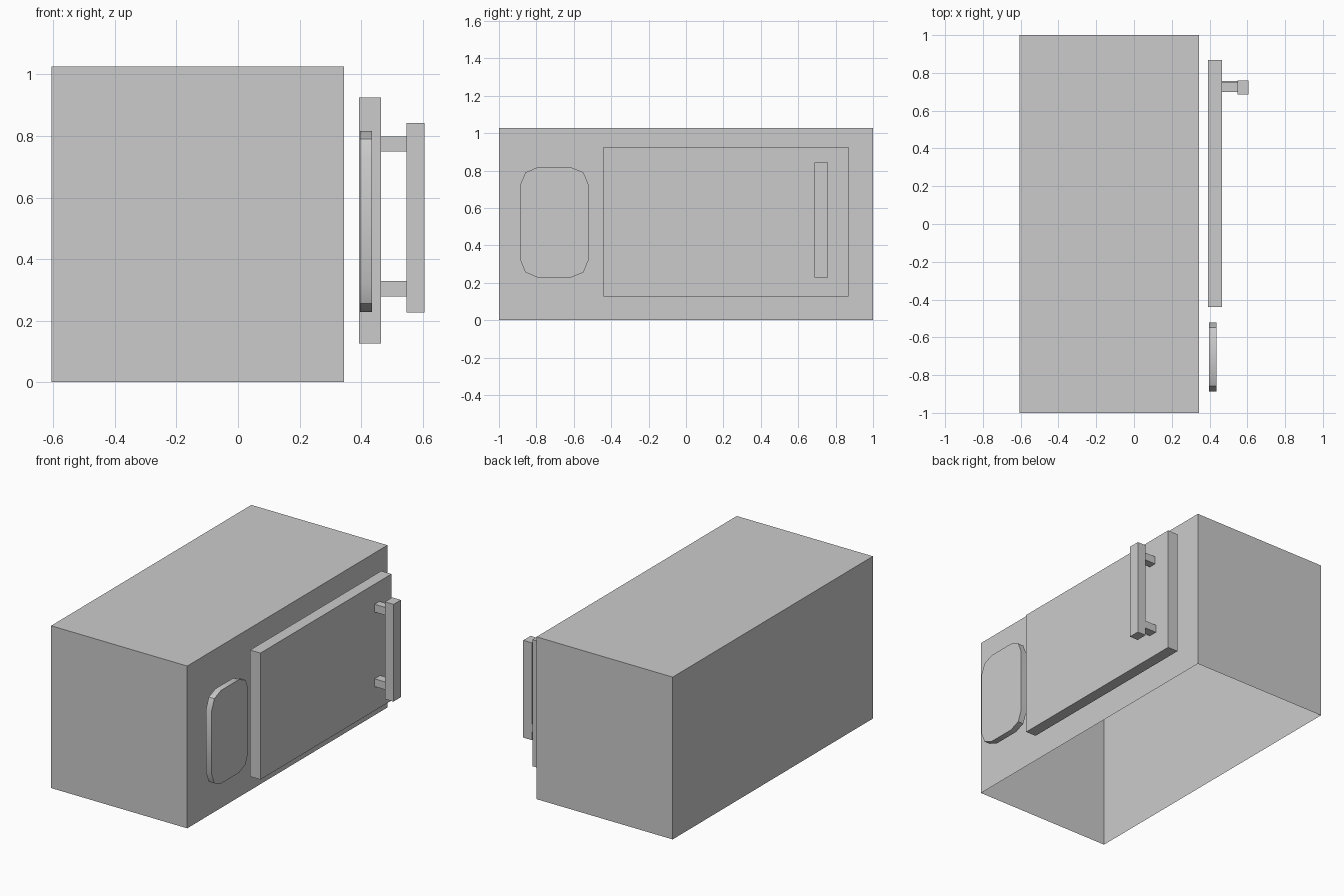
import bpy, bmesh, math

if "Cube" in bpy.data.objects:
    bpy.data.objects.remove(bpy.data.objects["Cube"])


def box(name, x, y, z, open_bottom=False):
    """Box spanning the given (min, max) ranges."""
    bm = bmesh.new()
    bmesh.ops.create_cube(bm, size=1)
    for v in bm.verts:
        v.co = [r[0] if c < 0 else r[1] for c, r in zip(v.co, (x, y, z))]
    if open_bottom:
        bm.normal_update()
        bottom = [f for f in bm.faces if f.normal.z < -0.5]
        bmesh.ops.delete(bm, geom=bottom, context='FACES_ONLY')
    mesh = bpy.data.meshes.new(name)
    bm.to_mesh(mesh)
    bm.free()
    ob = bpy.data.objects.new(name, mesh)
    bpy.context.collection.objects.link(ob)
    return ob


def round_x_edges(ob, radius, segments):
    """Bevel the four edges that run along x, then smooth the shallow ones."""
    bm = bmesh.new()
    bm.from_mesh(ob.data)
    edges = [e for e in bm.edges
             if abs(e.verts[0].co.x - e.verts[1].co.x) > 1e-4]
    bmesh.ops.bevel(bm, geom=edges, offset=radius, offset_type='OFFSET',
                    segments=segments, profile=0.5, affect='EDGES')
    bm.to_mesh(ob.data)
    bm.free()
    bpy.ops.object.select_all(action='DESELECT')
    ob.select_set(True)
    bpy.context.view_layer.objects.active = ob
    bpy.ops.object.shade_smooth_by_angle(angle=math.radians(30))


# Main cabinet, a shell open underneath
box("cabinet", (-0.607, 0.345), (-1, 1), (0, 1.026), open_bottom=True)

# Door floating in front of the cabinet
box("door", (0.393, 0.465), (-0.44, 0.869), (0.126, 0.926))

# Control panel with two-segment rounded corners
panel = box("control_panel", (0.397, 0.436), (-0.886, -0.521), (0.228, 0.817))
round_x_edges(panel, 0.093, 2)

# Handle bar and its two mounts
box("handle_bar", (0.547, 0.607), (0.686, 0.759), (0.227, 0.842))
for name, y, z in (("lower", (0.7, 0.756), 0.279), ("upper", (0.7, 0.749), 0.75)):
    box(f"{name}_handle_mount", (0.465, 0.547), y, (z, z + 0.049))
